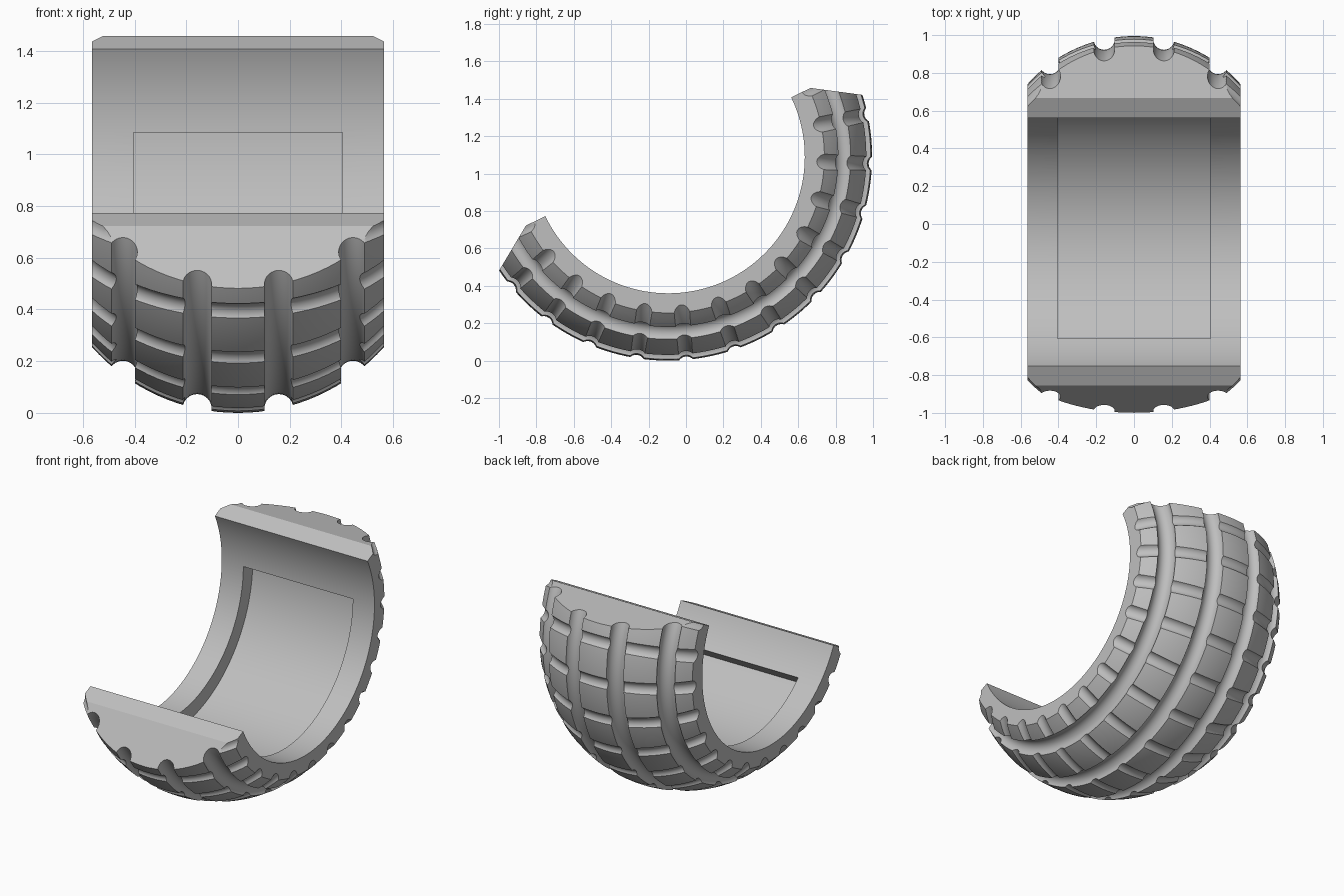
import bpy, bmesh
from math import sin, cos, radians, sqrt, asin, pi
from mathutils import Vector

cube = bpy.data.objects.get("Cube")
if cube:
    bpy.data.objects.remove(cube)

# Main dimensions of the half ring
CY, CZ = -0.095, 1.09           # wheel axis
MID = radians(-64.2)            # middle of the half ring
HALF = 0.565                    # half width
INNER, OUTER = 0.73, 1.09       # bore and crown radii
CROWN = 0.753                   # crown curvature across the tread
PITCH = 2 * pi / 26             # spacing of the cross grooves


def place(x, r, a):
    """Point at width x, radius r and angle a from the middle of the ring."""
    return Vector((x, CY + r * cos(MID + a), CZ + r * sin(MID + a)))


def crown_r(x):
    return OUTER - CROWN + sqrt(CROWN ** 2 - x ** 2)


def span(a, b, n):
    return [a + (b - a) * i / n for i in range(n + 1)]


def loft(name, solids):
    """Bridge each list of closed rings into a capped solid, all in one object."""
    bm = bmesh.new()
    for rings in solids:
        vs = [[bm.verts.new(p) for p in ring] for ring in rings]
        n = len(vs[0])
        for a, b in zip(vs, vs[1:]):
            for i in range(n):
                j = (i + 1) % n
                bm.faces.new((a[i], a[j], b[j], b[i]))
        bm.faces.new(vs[0])
        bm.faces.new(vs[-1])
    bmesh.ops.recalc_face_normals(bm, faces=bm.faces)
    me = bpy.data.meshes.new(name)
    bm.to_mesh(me)
    bm.free()
    ob = bpy.data.objects.new(name, me)
    bpy.context.collection.objects.link(ob)
    return ob


def sweep(profile, angles):
    """Turn an (x, r) profile about the wheel axis."""
    return [[place(x, r, a) for x, r in profile] for a in angles]


def circle(r, n=24):
    return [(r * cos(2 * pi * i / n), r * sin(2 * pi * i / n)) for i in range(n)]


# Solid half ring with a rounded crown
edge = asin(HALF / CROWN)
crown = [(CROWN * sin(t), OUTER - CROWN + CROWN * cos(t)) for t in span(-edge, edge, 32)]
body = loft("tyre_segment",
            [sweep([(-HALF, INNER)] + crown + [(HALF, INNER)], span(-pi / 2, pi / 2, 96))])

# Four round channels running along the tread
channels = loft("channel_cutter", [
    sweep([(x + u, crown_r(x) + v) for u, v in circle(0.056)], span(-1.75, 1.75, 108))
    for x in (-0.445, -0.158, 0.158, 0.445)])


# Round grooves running across the tread
def cross_groove(a):
    rings = []
    for t in span(-1.15, 1.15, 40):
        ring = []
        for u, v in circle(0.048):
            reach = 0.762 + u
            p = place(reach * sin(t), 0.358 + reach * cos(t), a)
            side = place(0, 1, a + pi / 2) - place(0, 0, 0)
            ring.append(p + side * v)
        rings.append(ring)
    return rings


grooves = loft("groove_cutter", [cross_groove(k * PITCH / 2) for k in range(-13, 14, 2)])

# Sloped cuts on the outer part of both ends
wedge = [(0.694, -0.1), (1.25, 0.267), (1.25, -0.1)]


def slope(s):
    along, down = s * pi / 2, 0
    axis = place(0, 0, 0)
    u_dir, v_dir = place(0, 1, along) - axis, place(0, 1, down) - axis
    return [[axis + Vector((x, 0, 0)) + u_dir * u + v_dir * v for u, v in wedge]
            for x in (-0.8, 0.8)]


slopes = loft("end_slope_cutter", [slope(-1), slope(1)])

# Shallow pocket in the bore
pocket = loft("pocket_cutter", [
    sweep([(-0.405, 0.6), (-0.405, 0.83), (0.405, 0.83), (0.405, 0.6)],
          span(radians(-134.5) - MID, radians(-0.4) - MID, 72))])

# Cut everything out of the ring
bpy.context.view_layer.objects.active = body
for cutter in (channels, grooves, slopes, pocket):
    cutter.hide_render = True
    mod = body.modifiers.new(cutter.name, "BOOLEAN")
    mod.operation = "DIFFERENCE"
    mod.solver = "EXACT"
    mod.object = cutter
    bpy.ops.object.modifier_apply(modifier=mod.name)
    bpy.data.objects.remove(cutter)

# Plain grey material
mat = bpy.data.materials.new("grey")
mat.use_nodes = True
grey = (0.52, 0.52, 0.52, 1)
mat.diffuse_color = grey
mat.node_tree.nodes["Principled BSDF"].inputs["Base Color"].default_value = grey
body.data.materials.clear()
body.data.materials.append(mat)

# Smooth curves with crisp edges
bpy.ops.object.select_all(action="DESELECT")
body.select_set(True)
bpy.ops.object.shade_smooth_by_angle(angle=radians(25))
